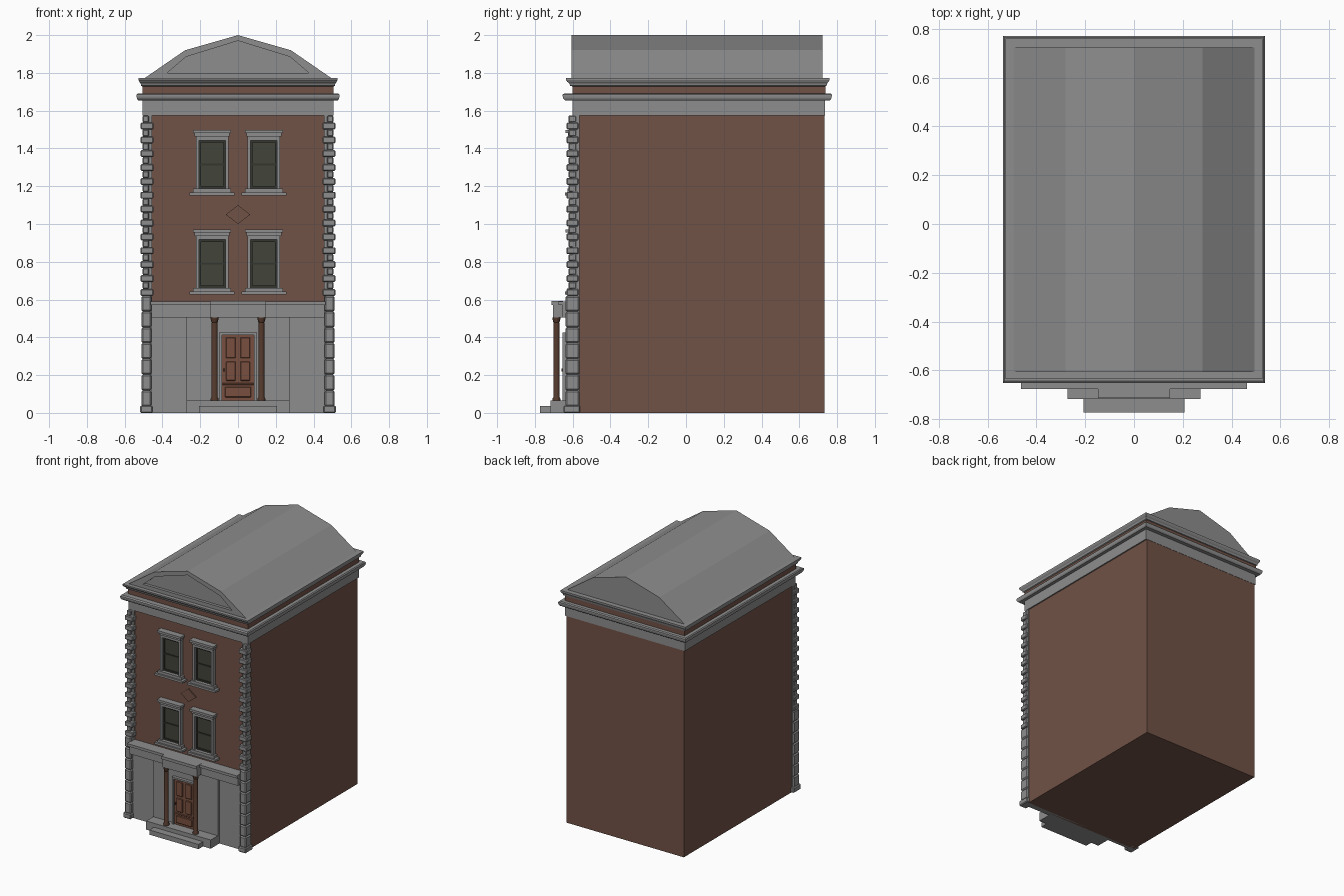
import bpy, bmesh, math

if "Cube" in bpy.data.objects:
    bpy.data.objects.remove(bpy.data.objects["Cube"])


def material(name, rgb):
    m = bpy.data.materials.new(name)
    m.diffuse_color = (*rgb, 1)
    m.use_nodes = True
    m.node_tree.nodes["Principled BSDF"].inputs["Base Color"].default_value = m.diffuse_color
    return m


STONE = material("grey_stone", (0.27, 0.27, 0.27))
BRICK = material("red_brick", (0.165, 0.085, 0.063))
DOOR = material("door_wood", (0.19, 0.08, 0.05))
WOOD = material("dark_column_wood", (0.085, 0.04, 0.025))
GLASS = material("green_glass", (0.054, 0.058, 0.041))
SASH = material("dark_sash", (0.035, 0.037, 0.028))


def finish(name, bm, mat, bevel=0):
    bmesh.ops.recalc_face_normals(bm, faces=bm.faces)
    me = bpy.data.meshes.new(name)
    bm.to_mesh(me)
    bm.free()
    me.materials.append(mat)
    ob = bpy.data.objects.new(name, me)
    bpy.context.collection.objects.link(ob)
    if bevel:
        mod = ob.modifiers.new("bevel", 'BEVEL')
        mod.width, mod.segments = bevel, 1
    return ob


def boxes(name, items, mat, bevel=0):
    """Each item is x0, x1, y0, y1, z0, z1."""
    bm = bmesh.new()
    for x0, x1, y0, y1, z0, z1 in items:
        vs = bmesh.ops.create_cube(bm, size=1)["verts"]
        for v in vs:
            v.co = (x1 if v.co.x > 0 else x0, y1 if v.co.y > 0 else y0,
                    z1 if v.co.z > 0 else z0)
    return finish(name, bm, mat, bevel)


def both(items):
    return items + [(-b, -a, c, d, e, f) for a, b, c, d, e, f in items]


def prism(name, pts, y0, y1, mat):
    bm = bmesh.new()
    f = bm.faces.new([bm.verts.new((x, y0, z)) for x, z in pts])
    r = bmesh.ops.extrude_face_region(bm, geom=[f])["geom"]
    for v in r:
        if isinstance(v, bmesh.types.BMVert):
            v.co.y = y1
    return finish(name, bm, mat)


def moulding(name, profile, mat):
    """Rectangular loft round the building from (offset, z) points."""
    bm = bmesh.new()
    rings = []
    for o, z in profile:
        x, f, b = 0.505 + o, -0.60 - 1.65 * o, 0.735 + o * 1.15
        rings.append([bm.verts.new(p) for p in
                      ((-x, f, z), (x, f, z), (x, b, z), (-x, b, z))])
    for a, b in zip(rings, rings[1:]):
        for i in range(4):
            j = (i + 1) % 4
            bm.faces.new((a[i], a[j], b[j], b[i]))
    bm.faces.new(rings[0])
    bm.faces.new(rings[-1])
    return finish(name, bm, mat)


def lathe(name, x, y, profile, mat, n=16):
    bm = bmesh.new()
    rings = [[bm.verts.new((x + r * math.cos(2 * math.pi * i / n),
                            y + r * math.sin(2 * math.pi * i / n), z))
              for i in range(n)] for r, z in profile]
    for a, b in zip(rings, rings[1:]):
        for i in range(n):
            f = bm.faces.new((a[i], a[(i + 1) % n], b[(i + 1) % n], b[i]))
            f.smooth = True
    bm.faces.new(rings[0])
    bm.faces.new(rings[-1])
    ob = finish(name, bm, mat)
    bpy.context.view_layer.objects.active = ob
    ob.select_set(True)
    bpy.ops.object.shade_smooth_by_angle(angle=math.radians(35))
    ob.select_set(False)


# Brick body and brick band between the two cornices
boxes("brick_body", [(-0.495, 0.495, -0.59, 0.733, 0, 1.60)], BRICK)
boxes("brick_band", [(-0.505, 0.505, -0.602, 0.738, 1.685, 1.735)], BRICK)

# Frieze with cornices
moulding("frieze_and_cornice", [(0, 1.575), (0, 1.655), (0.024, 1.655), (0.03, 1.664),
                                (0.032, 1.675), (0.032, 1.685), (0.026, 1.692),
                                (0, 1.692)], STONE)
moulding("upper_cornice", [(0, 1.728), (0.008, 1.732), (0.011, 1.745), (0.017, 1.752),
                           (0.022, 1.762), (0.022, 1.772), (0, 1.772)], STONE)

# Faceted roof with a recessed front gable panel
outer = [(-0.505, 1.765), (-0.28, 1.92), (0, 2.0), (0.28, 1.92), (0.505, 1.765)]
inner = [(-0.375, 1.80), (-0.275, 1.885), (0, 1.97), (0.275, 1.885), (0.375, 1.80)]
prism("roof", outer, -0.585, 0.723, STONE)
bm = bmesh.new()
loops = [[bm.verts.new((x, y, z)) for x, z in p]
         for p, y in ((outer, -0.584), (outer, -0.607), (inner, -0.607), (inner, -0.584))]
for k in range(4):
    a, b = loops[k], loops[(k + 1) % 4]
    for i in range(5):
        j = (i + 1) % 5
        bm.faces.new((a[i], a[j], b[j], b[i]))
finish("gable_frame", bm, STONE)

# Corner strips and quoins
boxes("corner_strips", both([(0.455, 0.503, -0.60, -0.565, 0, 1.58)]), STONE)
low = [(0.458, 0.512, -0.638, -0.565, 0.035 + i * 0.0835, 0.035 + (i + 1) * 0.0835)
       for i in range(7)]
boxes("lower_quoins", both(low), STONE, 0.008)
boxes("quoin_feet", both([(0.453, 0.518, -0.648, -0.56, 0, 0.04)]), STONE, 0.006)
up = []
for i in range(26):
    z, w = 0.62 + i * 0.0367, i % 2
    up.append((0.472 if w else 0.447, 0.505 if w else 0.515,
               -0.622 if w else -0.632, -0.58 if w else -0.57, z, z + 0.0367))
boxes("upper_quoins", both(up), STONE, 0.005)

# Stone ground floor with projecting centre bay
boxes("ground_floor_wall", [(-0.46, 0.46, -0.612, -0.57, 0, 0.52)], STONE)
boxes("centre_bay", [(-0.272, 0.272, -0.632, -0.60, 0, 0.52)], STONE)
boxes("entablature", [(-0.458, 0.458, -0.655, -0.575, 0.505, 0.57),
                      (-0.463, 0.463, -0.676, -0.575, 0.57, 0.59)], STONE)
boxes("portico_entablature", [(-0.145, 0.145, -0.703, -0.65, 0.505, 0.57),
                              (-0.148, 0.148, -0.713, -0.65, 0.57, 0.592)], STONE)
boxes("steps", [(-0.272, 0.272, -0.717, -0.60, 0, 0.066),
                (-0.207, 0.207, -0.772, -0.70, 0, 0.036)], STONE)

# Portico columns
for s, side in ((-1, "left"), (1, "right")):
    lathe(side + "_column", s * 0.124, -0.686,
          [(0.021, 0.066), (0.021, 0.076), (0.016, 0.084), (0.016, 0.47), (0.0145, 0.478),
           (0.018, 0.484), (0.018, 0.49), (0.021, 0.496), (0.021, 0.506)], WOOD)

# Door with frame and raised panels
boxes("door_frame", both([(0.086, 0.1, -0.655, -0.62, 0.066, 0.415)])
      + [(-0.1, 0.1, -0.655, -0.62, 0.412, 0.425)], STONE)
boxes("door", [(-0.086, 0.086, -0.644, -0.62, 0.066, 0.412)], DOOR)
panels = both([(0.012, 0.064, -0.652, -0.643, 0.29, 0.4),
               (0.012, 0.064, -0.652, -0.643, 0.17, 0.272)])
panels += [(-0.07, 0.07, -0.652, -0.643, 0.082, 0.138),
           (-0.084, 0.084, -0.650, -0.643, 0.148, 0.158)]
boxes("door_panels", panels, DOOR, 0.004)
boxes("door_handle", [(-0.08, -0.07, -0.658, -0.643, 0.22, 0.235)], WOOD)


# Sash windows on two storeys
def window(name, cx, z0):
    z1 = z0 + 0.255

    def span(h, y, a, b):
        return (cx - h, cx + h, y, -0.588, a, b)

    def sides(a, b, y, c, d):
        return [(cx + a, cx + b, y, -0.588, c, d), (cx - b, cx - a, y, -0.588, c, d)]

    boxes(name + "_frame", sides(0.07, 0.086, -0.618, z0 - 0.012, z1 + 0.01)
          + [span(0.086, -0.618, z1, z1 + 0.02),
             span(0.092, -0.626, z1 + 0.02, z1 + 0.038),
             span(0.1, -0.638, z1 + 0.038, z1 + 0.055),
             span(0.1, -0.628, z0 - 0.022, z0),
             span(0.119, -0.64, z0 - 0.036, z0 - 0.02)], STONE)
    boxes(name + "_glass", [span(0.07, -0.595, z0, z1)], GLASS)
    zm = (z0 + z1) / 2
    boxes(name + "_sash", sides(0.06, 0.07, -0.603, z0, z1)
          + [span(0.07, -0.603, z0, z0 + 0.012), span(0.07, -0.603, z1 - 0.012, z1),
             span(0.07, -0.601, zm - 0.005, zm + 0.005)], SASH)


for z0, floor in ((0.662, "first_floor"), (1.188, "second_floor")):
    window(floor + "_left_window", -0.137, z0)
    window(floor + "_right_window", 0.137, z0)

# Brick diamond ornament
prism("diamond_ornament", [(-0.065, 1.05), (0, 1.0), (0.065, 1.05), (0, 1.1)],
      -0.598, -0.585, BRICK)
